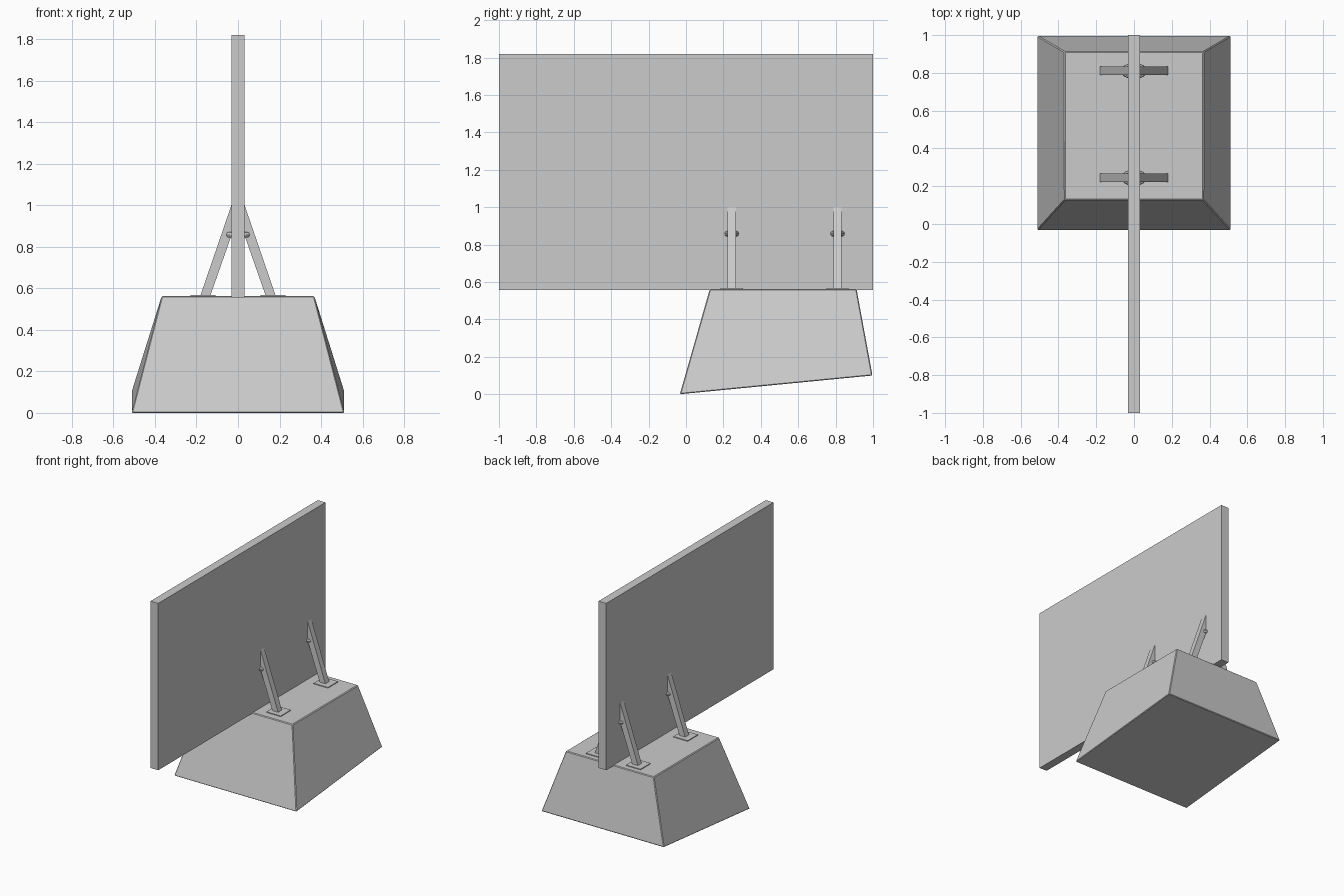
import bpy, bmesh, math
from mathutils import Vector

if "Cube" in bpy.data.objects:
    bpy.data.objects.remove(bpy.data.objects["Cube"])


def make_object(name, bm):
    bmesh.ops.recalc_face_normals(bm, faces=bm.faces)
    mesh = bpy.data.meshes.new(name)
    bm.to_mesh(mesh)
    bm.free()
    ob = bpy.data.objects.new(name, mesh)
    bpy.context.collection.objects.link(ob)
    return ob


def box(name, lo, hi):
    bm = bmesh.new()
    bmesh.ops.create_cube(bm, size=1)
    lo, hi = Vector(lo), Vector(hi)
    for v in bm.verts:
        v.co = [lo[i] + (v.co[i] + 0.5) * (hi[i] - lo[i]) for i in range(3)]
    return make_object(name, bm)


def slab(name, profile, y, width):
    """Extrude an x-z outline along y, centred on y."""
    bm = bmesh.new()
    face = bm.faces.new([bm.verts.new((x, y - width / 2, z)) for x, z in profile])
    ext = bmesh.ops.extrude_face_region(bm, geom=[face])["geom"]
    verts = [g for g in ext if isinstance(g, bmesh.types.BMVert)]
    bmesh.ops.translate(bm, verts=verts, vec=(0, width, 0))
    return make_object(name, bm)


# Upright sign panel
box("panel", (-0.032, -1, 0.557), (0.032, 1, 1.82))

# Tapered base block with a sloping underside
base = box("base_block", (-1, -1, 0), (1, 1, 1))
for v in base.data.vertices:
    s, back, top = v.co.x, v.co.y > 0, v.co.z > 0.5
    if top:
        v.co = (s * 0.368, 0.912 if back else 0.127, 0.562)
    else:
        v.co = (s * 0.513, 0.997 if back else -0.033, 0.10 if back else 0.0)
bevel = base.modifiers.new("edge_softening", "BEVEL")
bevel.width = 0.005
bevel.segments = 1

# Braces, foot plates and clamps at two stations along the panel
for label, y in (("front", 0.245), ("back", 0.81)):
    for side, s in (("left", -1), ("right", 1)):
        slab(f"{label}_{side}_brace",
             [(s * x, z) for x, z in
              ((0.135, 0.56), (0.183, 0.56), (0.032, 1.0), (0.028, 1.0), (0.028, 0.865))],
             y, 0.045)
        x = s * 0.168
        box(f"{label}_{side}_foot_plate",
            (x - 0.06, y - 0.06, 0.555), (x + 0.06, y + 0.06, 0.568))

    # Rounded clamp ring joining both braces through the panel
    bpy.ops.mesh.primitive_torus_add(major_radius=0.05, minor_radius=0.014,
                                     major_segments=16, minor_segments=8,
                                     location=(0, y, 0.858))
    ring = bpy.context.object
    ring.name = f"{label}_clamp_ring"
    ring.scale = (1.08, 0.68, 1)
    bpy.ops.object.shade_smooth_by_angle()
